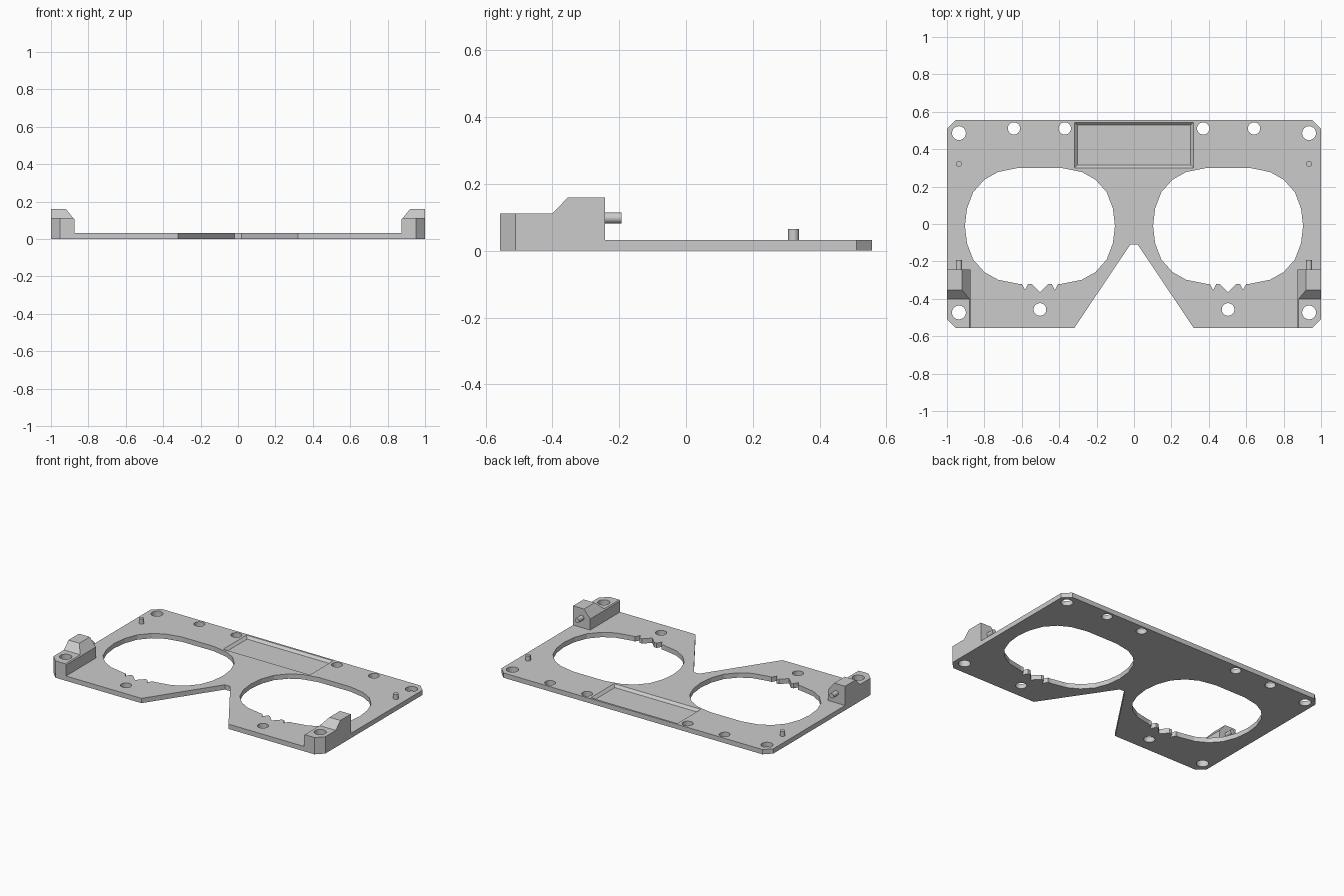
import bpy, bmesh, math
from mathutils import Vector, Matrix

cube = bpy.data.objects.get("Cube")
if cube:
    bpy.data.objects.remove(cube, do_unlink=True)

grey = bpy.data.materials.new("grey plastic")
grey.use_nodes = True
grey.diffuse_color = (0.6, 0.6, 0.6, 1)
grey.node_tree.nodes["Principled BSDF"].inputs["Base Color"].default_value = (0.6, 0.6, 0.6, 1)

THICK = 0.032
SCREW_X = 0.936


def add_prism(bm, bottom, top):
    """Closed solid between two matching 3D outlines."""
    a = [bm.verts.new(p) for p in bottom]
    b = [bm.verts.new(p) for p in top]
    bm.faces.new(a[::-1])
    bm.faces.new(b)
    for i in range(len(a)):
        j = (i + 1) % len(a)
        bm.faces.new((a[i], a[j], b[j], b[i]))


def add_flat(bm, outline, z0, z1):
    add_prism(bm, [(x, y, z0) for x, y in outline], [(x, y, z1) for x, y in outline])


def circle(cx, cy, r, n=24):
    return [(cx + r * math.cos(math.tau * i / n), cy + r * math.sin(math.tau * i / n))
            for i in range(n)]


def rect(x, y0, y1):
    return [(-x, y0), (x, y0), (x, y1), (-x, y1)]


def make(name, bm):
    bmesh.ops.recalc_face_normals(bm, faces=bm.faces)
    mesh = bpy.data.meshes.new(name)
    bm.to_mesh(mesh)
    bm.free()
    mesh.materials.append(grey)
    obj = bpy.data.objects.new(name, mesh)
    bpy.context.scene.collection.objects.link(obj)
    return obj


def cut(obj, bm):
    """Subtract the solids in bm from obj and bake the result."""
    cutter = make("cutter", bm)
    cutter.hide_render = True
    mod = obj.modifiers.new("cut", "BOOLEAN")
    mod.operation = "DIFFERENCE"
    mod.solver = "EXACT"
    mod.object = cutter
    graph = bpy.context.evaluated_depsgraph_get()
    mesh = bpy.data.meshes.new_from_object(obj.evaluated_get(graph))
    obj.modifiers.clear()
    obj.data = mesh
    bpy.data.objects.remove(cutter, do_unlink=True)


def chop(bm, point, normal):
    """Slice away everything on the normal side of a plane."""
    geom = bm.verts[:] + bm.edges[:] + bm.faces[:]
    res = bmesh.ops.bisect_plane(bm, geom=geom, plane_co=point, plane_no=normal, clear_outer=True)
    edges = [e for e in res["geom_cut"] if isinstance(e, bmesh.types.BMEdge)]
    bmesh.ops.edgeloop_fill(bm, edges=edges)


# Base plate with clipped corners and a nose-shaped notch
half = [(0.02, -0.11), (0.32, -0.557), (0.952, -0.557), (1, -0.51), (1, 0.51), (0.952, 0.557)]
bm = bmesh.new()
add_flat(bm, half + [(-x, y) for x, y in reversed(half)], 0, THICK)
plate = make("base_plate", bm)

# Large openings: quarter outline mirrored, with three teeth notches on the lower edge
quarter = [(0.401, 0), (0.39, 0.093), (0.357, 0.18), (0.297, 0.247), (0.224, 0.288), (0.115, 0.31)]
teeth = [(0.097, 0.31), (0.08, 0.343), (0.063, 0.31), (0.044, 0.31)]
upper = quarter + [(-x, y) for x, y in reversed(quarter)]
lower = ([(-x, -y) for x, y in quarter[1:] + teeth] + [(0, -0.355)]
         + [(x, -y) for x, y in reversed(quarter[1:] + teeth)])
opening = upper + lower

screws = [(SCREW_X, 0.486, 0.037), (SCREW_X, -0.473, 0.037), (0.642, 0.511, 0.033),
          (0.37, 0.511, 0.033), (0.503, -0.457, 0.034)]
bm = bmesh.new()
for side in (-1, 1):
    add_flat(bm, [(side * 0.503 + x, y - 0.01) for x, y in opening], -0.1, 0.1)
    for x, y, r in screws:
        add_flat(bm, circle(side * x, y, r), -0.1, 0.1)
cut(plate, bm)

# Shallow label recess with sloping walls
bm = bmesh.new()
floor, rim = THICK - 0.016, THICK + 0.016
add_prism(bm, [(x, y, floor) for x, y in rect(0.303, 0.316, 0.528)],
          [(x, y, rim) for x, y in rect(0.335, 0.284, 0.56)])
cut(plate, bm)

for side, label in ((-1, "right"), (1, "left")):
    # Corner bracket: stepped side profile, bevelled inside edge, clipped corner
    profile = [(-0.557, THICK), (-0.557, 0.112), (-0.4, 0.112),
               (-0.353, 0.16), (-0.243, 0.16), (-0.243, THICK)]
    bm = bmesh.new()
    add_prism(bm, [(side * 0.875, y, z) for y, z in profile],
              [(side, y, z) for y, z in profile])
    chop(bm, Vector((side * 0.875, 0, 0.105)), Vector((-side * 0.055, 0, 0.045)))
    chop(bm, Vector((side, -0.51, 0)), Vector((side, -1, 0)))
    bracket = make(label + "_bracket", bm)
    bm = bmesh.new()
    add_flat(bm, circle(side * SCREW_X, -0.473, 0.037), -0.1, 0.3)
    cut(bracket, bm)

    # Upright pin at the back and horizontal pin on the bracket
    for name, spot, axis in (("_upright_pin", (0.322, 0.04), "Z"),
                             ("_bracket_pin", (-0.223, 0.098), "X")):
        length = 0.05 if axis == "Z" else 0.06
        turn = Matrix.Rotation(math.pi / 2 if axis == "X" else 0, 4, "X")
        bm = bmesh.new()
        bmesh.ops.create_cone(bm, cap_ends=True, segments=20, radius1=0.016, radius2=0.016,
                              depth=length,
                              matrix=Matrix.Translation((side * SCREW_X, *spot)) @ turn)
        pin = make(label + name, bm)
        for face in pin.data.polygons:
            face.use_smooth = len(face.vertices) == 4
        for edge in pin.data.edges:
            a, b = (pin.data.vertices[i].co for i in edge.vertices)
            edge.use_edge_sharp = (a - b).length < length * 0.5
